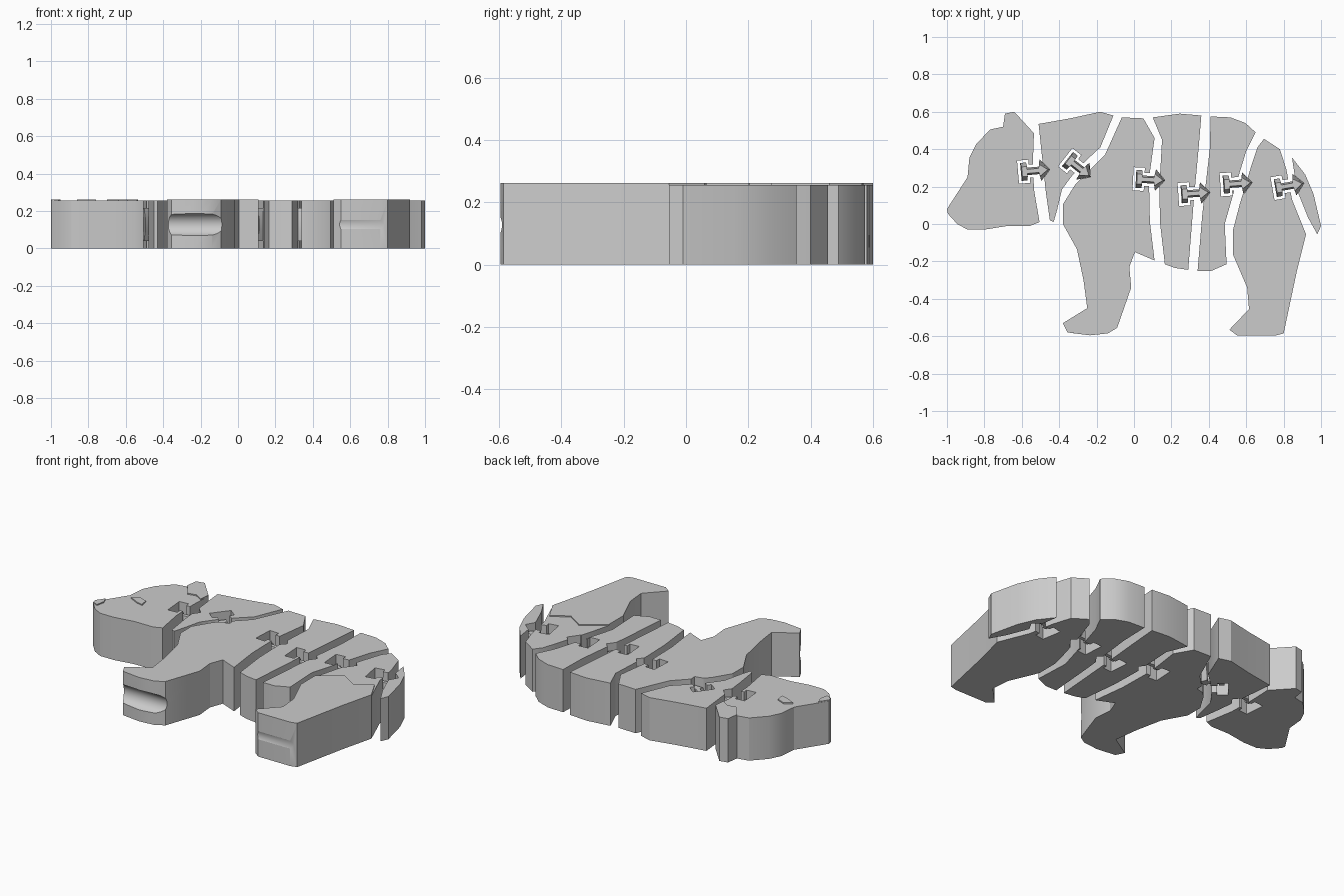
import bpy
import bmesh
import math
from mathutils import Matrix, Vector

old_cube = bpy.data.objects.get("Cube")
if old_cube:
    bpy.data.objects.remove(old_cube, do_unlink=True)

LOW, HIGH = .255, .262   # body thickness, raised detail height
MID = LOW / 2

grey = bpy.data.materials.new("plain grey")
grey.use_nodes = True
grey.diffuse_color = (.6, .6, .6, 1)
grey.node_tree.nodes["Principled BSDF"].inputs["Base Color"].default_value = (.6, .6, .6, 1)


def add_object(name, bm):
    bmesh.ops.recalc_face_normals(bm, faces=bm.faces)
    mesh = bpy.data.meshes.new(name)
    bm.to_mesh(mesh)
    bm.free()
    obj = bpy.data.objects.new(name, mesh)
    bpy.context.collection.objects.link(obj)
    mesh.materials.append(grey)
    return obj


def loft(name, rings, place=Matrix()):
    """Join stacked outlines, given as (outline, height), into a solid."""
    bm = bmesh.new()
    loops = [[bm.verts.new(place @ Vector((x, y, z))) for x, y in outline]
             for outline, z in rings]
    bm.faces.new(loops[0])
    bm.faces.new(loops[-1])
    for lower, upper in zip(loops, loops[1:]):
        for i in range(len(lower)):
            bm.faces.new((lower[i - 1], lower[i], upper[i], upper[i - 1]))
    return add_object(name, bm)


def prism(name, outline, bottom, top, place=Matrix()):
    return loft(name, [(outline, bottom), (outline, top)], place)


def carve(target, cutter):
    cutter.hide_render = True
    mod = target.modifiers.new("cut", "BOOLEAN")
    mod.operation, mod.solver, mod.object = "DIFFERENCE", "EXACT", cutter
    bpy.context.view_layer.objects.active = target
    bpy.ops.object.modifier_apply(modifier=mod.name)
    bpy.data.objects.remove(cutter, do_unlink=True)


def mirrored(half):
    """Complete a half outline across its own long axis."""
    return half + [(x, -y) for x, y in reversed(half) if y > 0]


# Silhouettes of the body segments, from head to tail
head = [(-1, .08), (-.89, .25), (-.88, .355), (-.845, .425), (-.77, .505), (-.7, .52),
        (-.69, .59), (-.64, .6), (-.585, .54), (-.535, .485), (-.54, .345), (-.535, .185),
        (-.505, .01), (-.555, -.01), (-.675, -.01), (-.8, -.03), (-.89, -.03),
        (-.945, 0), (-.995, .055)]
neck = [(-.51, .535), (-.34, .565), (-.18, .6), (-.11, .58), (-.18, .41), (-.25, .345),
        (-.33, .26), (-.385, .185), (-.41, .08), (-.43, .01), (-.45, .02), (-.47, .16),
        (-.49, .345)]
front_leg = [(-.065, .57), (.05, .565), (.11, .46), (.08, .24), (.085, .01), (.11, -.195),
             (.005, -.15), (-.025, -.23), (-.015, -.34), (-.09, -.555), (-.14, -.585),
             (-.235, -.595), (-.355, -.58), (-.38, -.53), (-.25, -.45), (-.27, -.3),
             (-.305, -.135), (-.38, 0), (-.38, .105), (-.315, .21), (-.155, .37)]
front_rib = [(.1, .57), (.245, .59), (.36, .58), (.345, .4), (.32, .13), (.29, -.245),
             (.22, -.235), (.165, -.215), (.14, 0), (.135, .185), (.15, .45)]
rear_rib = [(.41, .575), (.515, .57), (.595, .54), (.65, .49), (.6, .39), (.545, .21),
            (.485, 0), (.495, -.215), (.415, -.25), (.34, -.25), (.365, .05), (.405, .4)]
thigh = [(.92, -.055), (.87, -.255), (.8, -.585), (.76, -.595), (.55, -.595), (.51, -.565),
         (.615, -.455), (.605, -.34), (.53, -.165), (.53, -.03)]
hip = [(.565, .105), (.63, .32), (.66, .41), (.695, .455), (.78, .4), (.815, .29), (.845, .13)]
tail = [(.845, .355), (.915, .265), (.96, .16), (1, -.01), (.98, -.055), (.93, .035),
        (.87, .185)]

outlines = {"head": head, "neck": neck, "front_leg": front_leg, "front_rib": front_rib,
            "rear_rib": rear_rib, "hind_leg": thigh + hip, "tail": tail}
parts = {}
for name, outline in outlines.items():
    parts[name] = prism(name, outline, 0, HIGH if name == "front_leg" else LOW)

# Raised details
raised = {
    "thigh_plate": thigh + [(.66, .065), (.76, 0), (.86, .06)],
    "ear": [(-.7, .52), (-.69, .59), (-.64, .6), (-.585, .54), (-.535, .485), (-.54, .42),
            (-.59, .45), (-.64, .44)],
    "eye": [(-.86, .22), (-.82, .25), (-.77, .23), (-.76, .18), (-.8, .19)],
    "nose": [(-1, .08), (-.965, .13), (-.95, .09), (-.96, .04), (-.995, .055)],
}
for name, outline in raised.items():
    prism(name, outline, LOW - .001, HIGH)

# Rounded grooves under the feet
for leg, x, y in (("front_leg", -.23, -.605), ("hind_leg", .66, -.65)):
    bm = bmesh.new()
    bmesh.ops.create_cone(bm, cap_ends=True, segments=48, radius1=.06, radius2=.06, depth=.5,
                          matrix=Matrix.Translation((x, y, MID)) @
                          Matrix.Rotation(math.pi / 2, 4, "Y"))
    carve(parts[leg], add_object("groove", bm))

# Hinges: a tapered hook on each segment sits in a pocket of the one before
pocket = mirrored([(-.035, .062), (.025, .062), (.025, .035), (.15, .035)])
notch = mirrored([(0, .06), (.085, .06), (.135, 0)])
hook = mirrored([(-.02, .048), (.012, .048), (.012, .02), (.08, .02), (.085, .058), (.135, 0)])
hook_tip = [(x * .9 + .004, y * .55) for x, y in hook]
hinges = [("head", "neck", -.585, .28, 5), ("neck", "front_leg", -.34, .335, -38),
          ("front_leg", "front_rib", .03, .24, -3), ("front_rib", "rear_rib", .272, .16, 4),
          ("rear_rib", "hind_leg", .497, .212, 4), ("hind_leg", "tail", .775, .195, 10)]
for before, after, x, y, angle in hinges:
    place = Matrix.Translation((x, y, 0)) @ Matrix.Rotation(math.radians(angle), 4, "Z")
    carve(parts[before], prism("pocket", pocket, -.1, .4, place))
    carve(parts[after], prism("notch", notch, -.1, .4, place))
    loft(after + "_hook", [(hook_tip, .04), (hook, MID - .03), (hook, MID + .03),
                           (hook_tip, LOW - .04)], place)

# Smooth the gentle curves, keep the cut edges crisp
bpy.ops.object.select_all(action="DESELECT")
for obj in bpy.context.collection.objects:
    if obj.type == "MESH" and grey.name in obj.data.materials:
        obj.select_set(True)
        bpy.context.view_layer.objects.active = obj
bpy.ops.object.shade_smooth_by_angle(angle=math.radians(25))
